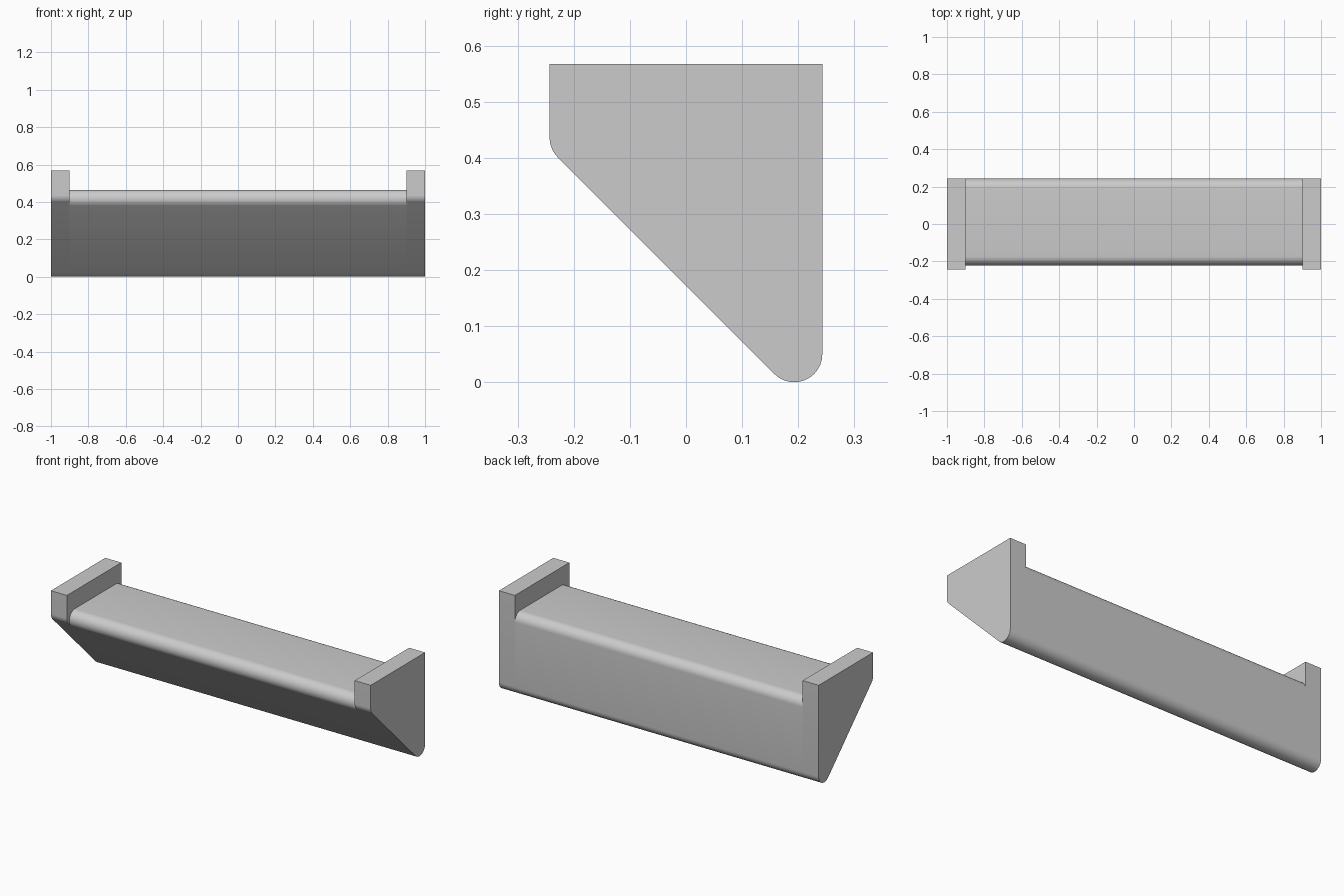
import bpy, bmesh, math

if "Cube" in bpy.data.objects:
    bpy.data.objects.remove(bpy.data.objects["Cube"])

R = 0.05          # edge fillet radius
BACK = 0.243      # half depth
SLOPE = 0.1723    # sloped underside: y + z = SLOPE
STEPS = 12

grey = bpy.data.materials.new("light_grey")
grey.diffuse_color = (0.6, 0.6, 0.6, 1)
grey.use_nodes = True
grey.node_tree.nodes["Principled BSDF"].inputs["Base Color"].default_value = grey.diffuse_color


def arc(cy, cz, a0, a1):
    """Fillet points in the y-z plane, angles in degrees."""
    out = []
    for i in range(STEPS + 1):
        a = math.radians(a0 + (a1 - a0) * i / STEPS)
        out.append((cy + R * math.cos(a), cz + R * math.sin(a)))
    return out


def extrude(name, profile, x0, x1, capped):
    """Sweep a counter-clockwise y-z profile along x."""
    bm = bmesh.new()
    a = [bm.verts.new((x0, y, z)) for y, z in profile]
    b = [bm.verts.new((x1, y, z)) for y, z in profile]
    n = len(profile)
    for i in range(n):
        j = (i + 1) % n
        bm.faces.new((a[i], a[j], b[j], b[i]))
    if capped:
        bm.faces.new(a[::-1])
        bm.faces.new(b)
    mesh = bpy.data.meshes.new(name)
    bm.to_mesh(mesh)
    bm.free()
    obj = bpy.data.objects.new(name, mesh)
    bpy.context.collection.objects.link(obj)
    mesh.materials.append(grey)
    bpy.ops.object.select_all(action='DESELECT')
    obj.select_set(True)
    bpy.context.view_layer.objects.active = obj
    bpy.ops.object.shade_smooth_by_angle(angle=math.radians(30))
    return obj


# Rounded bottom edge shared by the beam and the end brackets
bottom = arc(BACK - R, R, 225, 360)
off = R * math.sqrt(2)

# End brackets: square top, rounded front knee
cy = -BACK + R
knee = arc(cy, SLOPE + off - cy, 180, 225)
bracket = bottom + [(BACK, 0.567), (-BACK, 0.567)] + knee
for side, x0, x1 in (("left", -1, -0.9), ("right", 0.9, 1)):
    extrude(side + "_end_bracket", bracket, x0, x1, True)

# Central beam: lower top with rounded front and back edges
top = 0.465 - R
beam = bottom + arc(BACK - R, top, 0, 90) + arc(SLOPE + off - top, top, 90, 225)
extrude("center_beam", beam, -0.9, 0.9, False)
